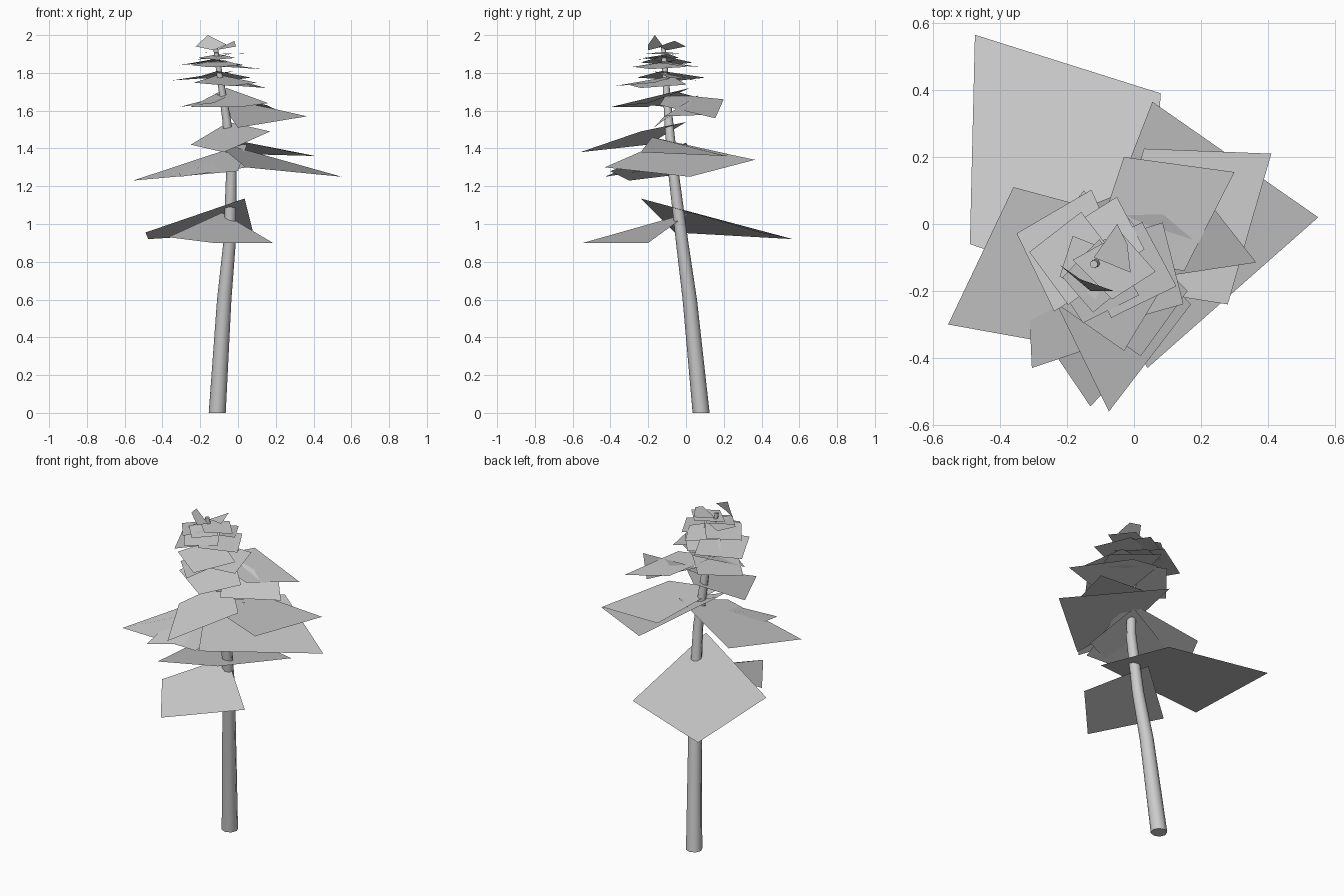
import bpy
import bmesh
from math import cos, sin, pi, radians
from mathutils import Vector

old_cube = bpy.data.objects.get("Cube")
if old_cube:
    bpy.data.objects.remove(old_cube, do_unlink=True)


def make_material(name, colour):
    material = bpy.data.materials.new(name)
    material.use_nodes = True
    material.diffuse_color = colour
    shader = next(n for n in material.node_tree.nodes if n.type == "BSDF_PRINCIPLED")
    shader.inputs["Base Color"].default_value = colour
    return material


grey = make_material("plain grey", (0.6, 0.6, 0.6, 1))


def finish(bm, name, smooth_angle):
    """Turn a bmesh into a named, smooth-shaded object."""
    mesh = bpy.data.meshes.new(name)
    bm.to_mesh(mesh)
    bm.free()
    mesh.materials.append(grey)
    part = bpy.data.objects.new(name, mesh)
    bpy.context.collection.objects.link(part)
    bpy.ops.object.select_all(action="DESELECT")
    bpy.context.view_layer.objects.active = part
    part.select_set(True)
    bpy.ops.object.shade_smooth_by_angle(angle=radians(smooth_angle))
    return part


# Trunk centre line, with the radius as fourth value
trunk_path = [
    (-.11, .08, 0, .045), (-.073, .02, .6, .038), (-.045, -.02, .9, .033),
    (-.035, -.066, 1.27, .028), (-.06, -.092, 1.55, .023), (-.12, -.12, 1.94, .012),
]


def trunk_centre(height):
    """Point on the bent trunk at a given height."""
    for low, high in zip(trunk_path, trunk_path[1:]):
        if height <= high[2]:
            break
    blend = (height - low[2]) / (high[2] - low[2])
    return Vector(low[:3]).lerp(Vector(high[:3]), blend)


def build_trunk(sides=8):
    bm = bmesh.new()
    rings = []
    for x, y, z, radius in trunk_path:
        angles = [2 * pi * i / sides for i in range(sides)]
        rings.append([bm.verts.new((x + radius * cos(a), y + radius * sin(a), z)) for a in angles])
    for lower, upper in zip(rings, rings[1:]):
        for i in range(sides):
            j = (i + 1) % sides
            bm.faces.new((lower[i], lower[j], upper[j], upper[i]))
    bm.faces.new(reversed(rings[0]))
    bm.faces.new(rings[-1])
    finish(bm, "trunk", 50)


def build_frond(name, inner, right, tip, left):
    """One four-cornered foliage sheet, folded along its middle."""
    bm = bmesh.new()
    corners = [bm.verts.new(p) for p in (inner, right, tip, left)]
    face = bm.faces.new(corners)
    face.normal_update()
    if face.normal.z < 0:
        face.normal_flip()
    finish(bm, name, 60)


def build_spray(name, direction, reach, width, height, rise):
    """A frond placed around the trunk by compass angle."""
    angle = radians(direction)
    outward = Vector((cos(angle), sin(angle), 0))
    across = Vector((-sin(angle), cos(angle), 0))
    up = Vector((0, 0, rise))
    centre = trunk_centre(height)
    middle = centre + outward * reach * .35 + up * .3
    build_frond(name, centre - outward * .07 + up, middle - across * width,
                centre + outward * reach, middle + across * width)


build_trunk()

# Broad lower fronds: inner, right, tip and left corners
lower_fronds = {
    "low_back_frond": ((.035, -.24, 1.135), (.08, .39, .955), (-.475, .565, .92), (-.49, -.06, .955)),
    "low_front_frond": ((-.085, .02, 1.06), (-.37, -.19, .93), (-.13, -.545, .9), (.185, -.2, .9)),
    "right_frond": ((.05, 0, 1.43), (-.36, .11, 1.28), (-.555, -.3, 1.23), (0, -.4, 1.28)),
    "front_right_frond": ((0, 0, 1.4), (-.32, -.1, 1.3), (-.305, -.43, 1.25), (.05, -.31, 1.3)),
    "left_frond": ((-.13, -.11, 1.44), (.04, -.43, 1.3), (.55, .02, 1.25), (.055, .365, 1.34)),
    "back_left_frond": ((-.1, -.18, 1.46), (.28, -.24, 1.38), (.41, .21, 1.36), (.03, .225, 1.37)),
    "front_frond": ((-.05, 0, 1.54), (-.25, -.2, 1.42), (-.075, -.56, 1.38), (.17, -.24, 1.49)),
}
for name, corners in lower_fronds.items():
    build_frond(name, *corners)

# Middle fronds
middle_fronds = {
    "middle_left_frond": ((-.12, .06, 1.68), (0, -.17, 1.51), (.365, -.115, 1.57), (.145, .165, 1.58)),
    "middle_back_frond": ((-.13, -.1, 1.69), (.15, -.14, 1.63), (.3, .155, 1.56), (-.03, .2, 1.66)),
    "middle_front_frond": ((-.06, .02, 1.72), (-.25, -.2, 1.62), (.02, -.395, 1.62), (.16, -.2, 1.64)),
    "middle_right_frond": ((0, -.05, 1.7), (-.13, -.3, 1.64), (-.31, -.1, 1.62), (-.15, .1, 1.66)),
}
for name, corners in middle_fronds.items():
    build_frond(name, *corners)

# Small upper sprays: direction, reach, half width, height, rise
upper_sprays = [
    (163, .27, .19, 1.76, .05), (-30, .27, .18, 1.72, .06), (-78, .28, .17, 1.73, .06),
    (75, .17, .15, 1.76, .05), (172, .21, .14, 1.84, .05), (-18, .24, .15, 1.82, .04),
    (-105, .19, .14, 1.83, .04), (75, .2, .12, 1.83, .04), (-8, .18, .1, 1.9, .01),
    (200, .12, .1, 1.87, .03), (-95, .15, .1, 1.87, .03),
]
for number, settings in enumerate(upper_sprays, start=1):
    build_spray(f"upper_spray_{number}", *settings)

# Two upright leaves at the tip
build_frond("crown_front_leaf", (-.13, -.2, 1.92), (-.06, -.2, 1.95), (-.16, -.165, 2), (-.225, -.12, 1.94))
build_frond("crown_back_leaf", (-.12, -.1, 1.92), (-.01, -.145, 1.94), (-.02, -.06, 1.97), (-.05, 0, 1.94))
